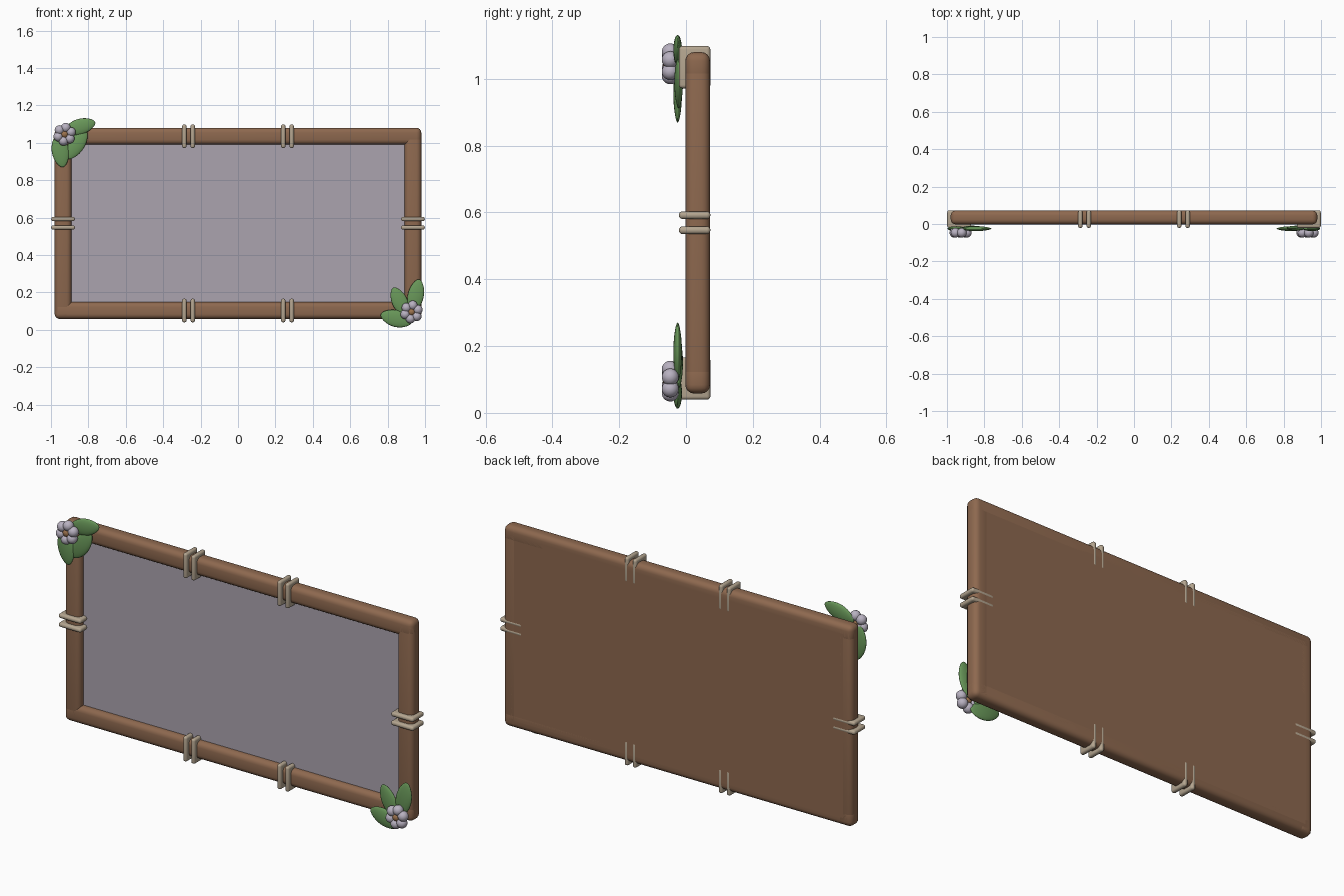
import bpy, math
from mathutils import Vector

cube = bpy.data.objects.get("Cube")
if cube:
    bpy.data.objects.remove(cube, do_unlink=True)


def material(name, rgb):
    m = bpy.data.materials.new(name)
    m.use_nodes = True
    m.diffuse_color = (*rgb, 1)
    node = next(n for n in m.node_tree.nodes if n.type == 'BSDF_PRINCIPLED')
    node.inputs["Base Color"].default_value = (*rgb, 1)
    return m


wood = material("brown wood", (0.27, 0.14, 0.078))
glass = material("pale grey", (0.41, 0.37, 0.43))
twine = material("tan twine", (0.46, 0.38, 0.28))
green = material("leaf green", (0.14, 0.31, 0.10))
lilac = material("pale petal", (0.48, 0.44, 0.53))
amber = material("flower centre", (0.33, 0.17, 0.075))


def finish(obj, name, mat, angle=40):
    obj.name = name
    obj.data.materials.append(mat)
    bpy.ops.object.shade_smooth_by_angle(angle=math.radians(angle))
    return obj


def box(name, mat, low, high, bevel=0.0, segments=4):
    """Box between two corners with rounded edges."""
    low, high = Vector(low), Vector(high)
    bpy.ops.mesh.primitive_cube_add(size=1, location=(low + high) / 2)
    obj = bpy.context.object
    obj.scale = high - low
    bpy.ops.object.transform_apply(location=False, rotation=False, scale=True)
    if bevel:
        mod = obj.modifiers.new("round", 'BEVEL')
        mod.width, mod.segments = bevel, segments
        bpy.ops.object.modifier_apply(modifier=mod.name)
    return finish(obj, name, mat)


def ball(name, mat, centre, radius):
    bpy.ops.mesh.primitive_uv_sphere_add(segments=20, ring_count=12, radius=radius, location=centre)
    return finish(bpy.context.object, name, mat, 80)


def leaf(name, x, z, half_length, half_width, degrees, y):
    """Flattened, slightly pointed ellipsoid lying in the front plane."""
    bpy.ops.mesh.primitive_uv_sphere_add(segments=24, ring_count=16, radius=1,
                                         rotation=(0, math.radians(90), 0))
    bpy.ops.object.transform_apply(location=False, rotation=True, scale=False)
    obj = bpy.context.object
    for v in obj.data.vertices:
        taper = 1 - 0.18 * v.co.x ** 2
        v.co = (v.co.x * half_length, v.co.y * 0.013 * taper, v.co.z * half_width * taper)
    obj.location = (x, y, z)
    obj.rotation_euler = (0, -math.radians(degrees), 0)
    return finish(obj, name, green, 60)


# Frame rails
W, BOTTOM, TOP, RAIL, BACK = 0.98, 0.058, 1.08, 0.09, 0.072
for name, z in (("bottom_rail", BOTTOM), ("top_rail", TOP - RAIL)):
    box(name, wood, (-W, -0.002, z), (W, BACK, z + RAIL), 0.026)
for name, x in (("right_rail", -W), ("left_rail", W - RAIL)):
    box(name, wood, (x, -0.002, BOTTOM), (x + RAIL, BACK, TOP), 0.026)

# Front and back panels
box("front_panel", glass, (-0.92, 0.030, 0.11), (0.92, 0.036, 1.03))
box("back_panel", wood, (-0.935, 0.036, 0.10), (0.935, BACK, 1.035))

# Paired twine bands around the rails
FRONT, REAR, HALF, THICK = -0.021, 0.073, 0.0635, 0.0115
for rail, z in (("bottom", BOTTOM + RAIL / 2), ("top", TOP - RAIL / 2)):
    for x in (-0.287, -0.242, 0.242, 0.287):
        box(rail + "_band", twine, (x - THICK, FRONT, z - HALF), (x + THICK, REAR, z + HALF), 0.0105)
for side, x in (("right", -W + RAIL / 2), ("left", W - RAIL / 2)):
    for z in (0.547, 0.592):
        box(side + "_band", twine, (x - HALF, FRONT, z - THICK), (x + HALF, REAR, z + THICK), 0.0105)

# Leaves: x, z, half length, half width, angle
sprays = {
    "upper": [(-0.845, 1.086, 0.085, 0.042, 16), (-0.862, 0.99, 0.09, 0.042, 57),
              (-0.95, 0.957, 0.089, 0.046, 99)],
    "lower": [(0.845, 0.06, 0.085, 0.045, -15), (0.865, 0.15, 0.083, 0.042, 115),
              (0.95, 0.182, 0.09, 0.043, 78)],
}
for spray, leaves in sprays.items():
    for i, spec in enumerate(leaves):
        leaf(f"{spray}_leaf", *spec, y=-0.025 + 0.003 * (i % 2))

# Flowers with six round petals
for spray, x, z in (("upper", -0.927, 1.045), ("lower", 0.928, 0.095)):
    ball(spray + "_flower_centre", amber, (x, -0.048, z), 0.021)
    for i in range(6):
        a = math.radians(60 * i + 20)
        ball(spray + "_petal", lilac,
             (x + 0.036 * math.cos(a), -0.047, z + 0.036 * math.sin(a)), 0.0255)
